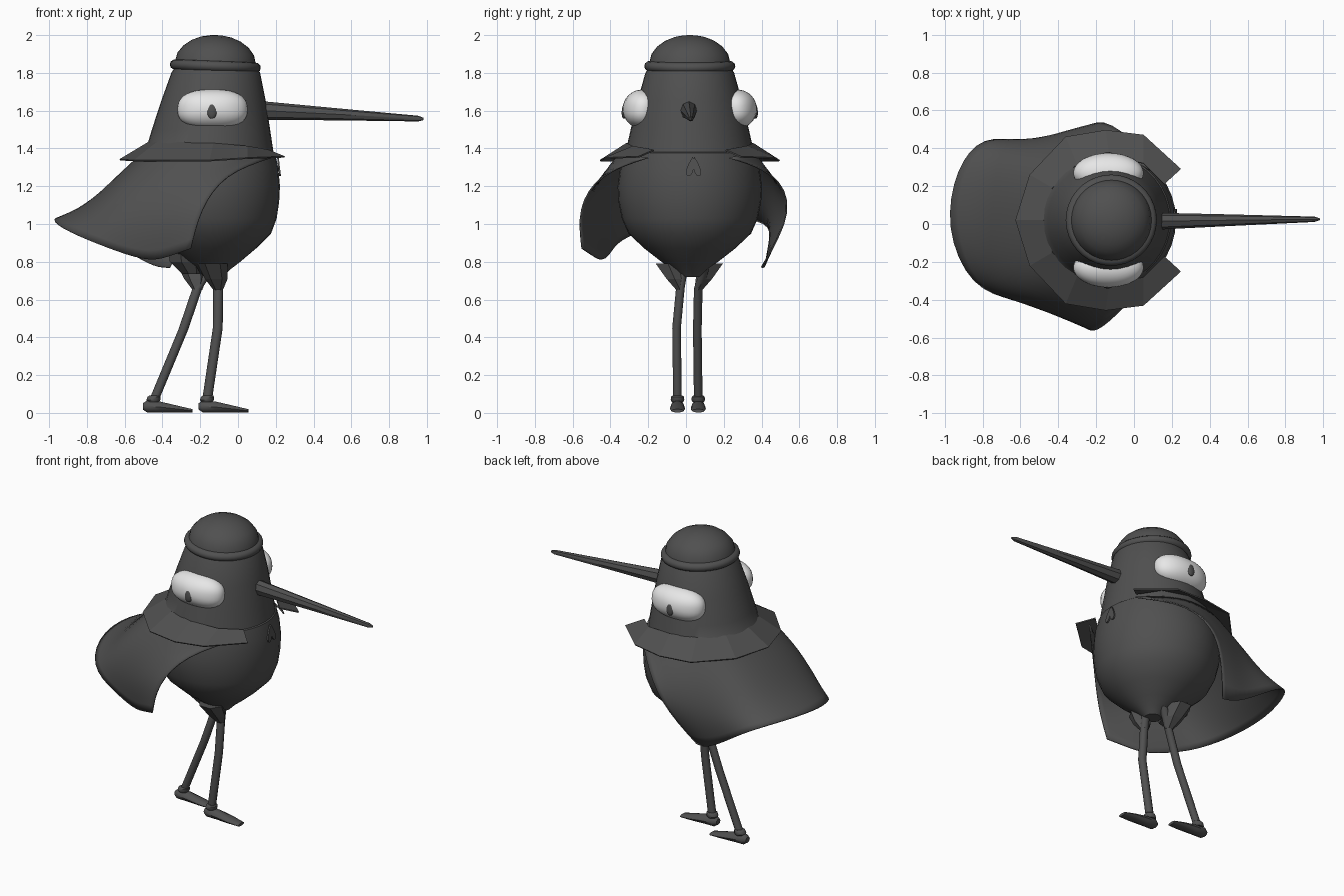
import bpy, bmesh, math
from mathutils import Matrix

if "Cube" in bpy.data.objects:
    bpy.data.objects.remove(bpy.data.objects["Cube"])

CY = 0.02  # the figure's own symmetry plane


def material(name, value):
    m = bpy.data.materials.new(name)
    m.diffuse_color = (value, value, value, 1)
    m.use_nodes = True
    m.node_tree.nodes["Principled BSDF"].inputs["Base Color"].default_value = m.diffuse_color
    return m


DARK = material("charcoal", 0.08)
WHITE = material("eye_white", 0.8)


def finish(name, bm, mat, smooth=40):
    bmesh.ops.recalc_face_normals(bm, faces=bm.faces)
    me = bpy.data.meshes.new(name)
    bm.to_mesh(me)
    bm.free()
    me.materials.append(mat)
    ob = bpy.data.objects.new(name, me)
    bpy.context.collection.objects.link(ob)
    if smooth:
        bpy.ops.object.select_all(action='DESELECT')
        ob.select_set(True)
        bpy.context.view_layer.objects.active = ob
        bpy.ops.object.shade_smooth_by_angle(angle=math.radians(smooth))
    return ob


def loft(name, rings, sides, axis='z', mat=DARK, smooth=40):
    """Rings are (x, y, z, radius_a, radius_b), stacked along an axis."""
    bm = bmesh.new()
    loops = []
    for x, y, z, ra, rb in rings:
        loop = []
        for i in range(sides):
            t = 2 * math.pi * i / sides
            a, b = ra * math.cos(t), rb * math.sin(t)
            co = (x + a, y + b, z) if axis == 'z' else (x, y + a, z + b)
            loop.append(bm.verts.new(co))
        loops.append(loop)
    for p, q in zip(loops, loops[1:]):
        for i in range(sides):
            j = (i + 1) % sides
            bm.faces.new((p[i], p[j], q[j], q[i]))
    bm.faces.new(loops[0])
    bm.faces.new(loops[-1])
    return finish(name, bm, mat, smooth)


def sheet(name, columns, thickness, levels, smooth):
    """Cloth surface from columns of points."""
    bm = bmesh.new()
    grid = [[bm.verts.new(p) for p in col] for col in columns]
    for a, b in zip(grid, grid[1:]):
        for i in range(len(a) - 1):
            bm.faces.new((a[i], b[i], b[i + 1], a[i + 1]))
    ob = finish(name, bm, DARK, smooth)
    if levels:
        s = ob.modifiers.new("smooth_cloth", 'SUBSURF')
        s.levels = s.render_levels = levels
        s.boundary_smooth = 'PRESERVE_CORNERS'
    t = ob.modifiers.new("thickness", 'SOLIDIFY')
    t.thickness = thickness
    t.offset = 0
    return ob


# Body: pear shape leaning slightly forward towards the head
body = [(.72, -.13, .05), (.76, -.13, .09), (.80, -.138, .15), (.87, -.145, .24),
        (.95, -.15, .325), (1.03, -.155, .36), (1.12, -.16, .378), (1.2, -.16, .382),
        (1.3, -.155, .368), (1.375, -.152, .347), (1.38, -.152, .34), (1.5, -.143, .313),
        (1.65, -.13, .277), (1.8, -.118, .235), (1.86, -.115, .2)]
loft("body", [(cx, CY, z, r, r) for z, cx, r in body], 36)

# Hat: rolled brim and dome
hat = [(1.815, .2), (1.812, .225), (1.82, .236), (1.835, .241), (1.85, .237), (1.86, .225),
       (1.863, .212), (1.90, .203), (1.94, .172), (1.97, .13), (1.99, .08), (1.998, .035), (2.0, .004)]
ob = loft("hat", [(0, 0, z - 1.84, r, r) for z, r in hat], 36)
ob.location = (-.12, CY, 1.84)
ob.rotation_euler = (0, .04, 0)

# Beak
loft("beak", [(.10, CY - .005, 1.602, .045, .05), (.14, CY - .005, 1.60, .044, .049),
              (.5, CY, 1.582, .031, .033), (.955, CY + .005, 1.558, .014, .015),
              (.982, CY + .005, 1.556, .005, .006)], 8, 'x')


# Eyes and pupils, one on each side of the head
def pebble(name, centre, radii, power, tilt, mat):
    bm = bmesh.new()
    bmesh.ops.create_uvsphere(bm, u_segments=32, v_segments=20, radius=1)
    for v in bm.verts:
        x, y, z = v.co
        k = (abs(x) ** power + abs(z) ** power) ** (1 / power)
        f = math.hypot(x, z) / k if k > 1e-6 else 1
        v.co = (x * f * radii[0], y * radii[1], z * f * radii[2])
    bm.transform(Matrix.Translation(centre) @ Matrix.Rotation(tilt, 4, 'X'))
    finish(name, bm, mat, 80)


for side, label in ((-1, "right"), (1, "left")):
    pebble(label + "_eye", (-.135, CY + side * .25, 1.608), (.186, .105, .104), 2.5, side * .1, WHITE)
    pebble(label + "_pupil", (-.138, CY + side * .345, 1.6), (.027, .015, .043), 2, side * .1, DARK)

# Collar: faceted ring open at the front, mirrored about the symmetry plane
half = [((.16, -.17, 1.39), (.247, -.25, 1.355)), ((.05, -.28, 1.41), (.05, -.43, 1.348)),
        ((-.13, -.315, 1.425), (-.15, -.455, 1.335)), ((-.30, -.275, 1.43), (-.36, -.42, 1.335)),
        ((-.43, -.15, 1.43), (-.55, -.22, 1.335))]
flip = [tuple((x, 2 * CY - y, z) for x, y, z in pair) for pair in reversed(half)]
sheet("collar", half + [((-.475, CY, 1.43), (-.625, CY, 1.34))] + flip, .008, 0, 0)

# Cape: columns run from neck to hem, swept backwards
cape = [
    ((.18, -.20, 1.35), (-.07, -.46, 1.27), (-.20, -.575, 1.08), (-.25, -.55, .87)),
    ((.02, -.34, 1.37), (-.20, -.48, 1.25), (-.34, -.53, 1.05), (-.36, -.49, .83)),
    ((-.15, -.36, 1.38), (-.32, -.46, 1.22), (-.45, -.48, 1.0), (-.46, -.44, .80)),
    ((-.36, -.32, 1.38), (-.50, -.40, 1.2), (-.60, -.42, 1.0), (-.63, -.40, .85)),
    ((-.49, -.20, 1.37), (-.63, -.30, 1.22), (-.76, -.34, 1.06), (-.86, -.34, .94)),
    ((-.52, .02, 1.37), (-.67, .02, 1.24), (-.82, .02, 1.1), (-1.0, -.02, 1.02)),
    ((-.49, .22, 1.37), (-.63, .30, 1.23), (-.77, .35, 1.1), (-.94, .30, 1.04)),
    ((-.40, .32, 1.38), (-.50, .40, 1.2), (-.63, .42, 1.05), (-.80, .47, 1.0)),
    ((-.25, .36, 1.38), (-.38, .45, 1.2), (-.48, .46, 1.0), (-.58, .43, .85)),
    ((-.05, .37, 1.38), (-.20, .49, 1.25), (-.33, .52, 1.03), (-.44, .42, .77)),
    ((.18, .23, 1.35), (-.03, .47, 1.28), (-.20, .58, 1.08), (-.36, .40, .77))]
sheet("cape", cape, .008, 2, 60)

# Legs, ankle cuffs, feet and thigh tufts
legs = {"right": ([(-.105, -.01, .78), (-.105, -.03, .66), (-.107, -.05, .45), (-.165, -.045, .06)], -.20),
        "left": ([(-.15, .10, .76), (-.215, .065, .66), (-.29, .06, .44), (-.448, .065, .06)], -.495)}
for label, (path, heel) in legs.items():
    loft(label + "_leg", [(x, y, z, .026, .024) for x, y, z in path], 10)
    ax, ay, _ = path[-1]
    loft(label + "_cuff", [(ax, ay, .058, .03, .03), (ax, ay, .068, .037, .036),
                           (ax + .004, ay, .085, .035, .034), (ax + .006, ay, .092, .027, .026)], 12)
    loft(label + "_foot", [(heel - .008, ay, .034, .022, .018), (heel + .015, ay, .034, .036, .034),
                           (heel + .08, ay, .031, .038, .031), (heel + .18, ay, .02, .04, .018),
                           (heel + .255, ay, .011, .032, .009)], 10, 'x')
    tx, ty, _ = path[1]
    s = 1 if label == "left" else -1
    loft(label + "_thigh", [(tx, ty, .65, .025, .024), (tx - .01, ty + s * .03, .71, .06, .05),
                            (tx - .03, ty + s * .065, .79, .08, .075)], 6, smooth=0)

# Small tail tuft under the body
loft("tail_tuft", [(-.25, CY, .735, .05, .06), (-.28, CY, .80, .09, .11), (-.28, CY, .86, .1, .13)], 7, smooth=0)

# Neck clasp: two small teardrop plates lying on the chest
for s in (-1, 1):
    bm = bmesh.new()
    outline = []
    for i in range(14):
        t = 2 * math.pi * i / 14
        w = .024 * math.sin(t) * math.sin(t / 2)
        outline.append((0, .04 + s * .027 + w - s * .012 * (1 + math.cos(t)), 1.305 + .052 * math.cos(t)))
    face = bm.faces.new([bm.verts.new((.213 + (1.30 - z) * .12, y, z)) for x, y, z in outline])
    bm.normal_update()
    ext = bmesh.ops.extrude_face_region(bm, geom=[face])
    bmesh.ops.translate(bm, vec=(.009, 0, 0),
                        verts=[g for g in ext["geom"] if isinstance(g, bmesh.types.BMVert)])
    finish("clasp_left" if s > 0 else "clasp_right", bm, DARK, 0)
